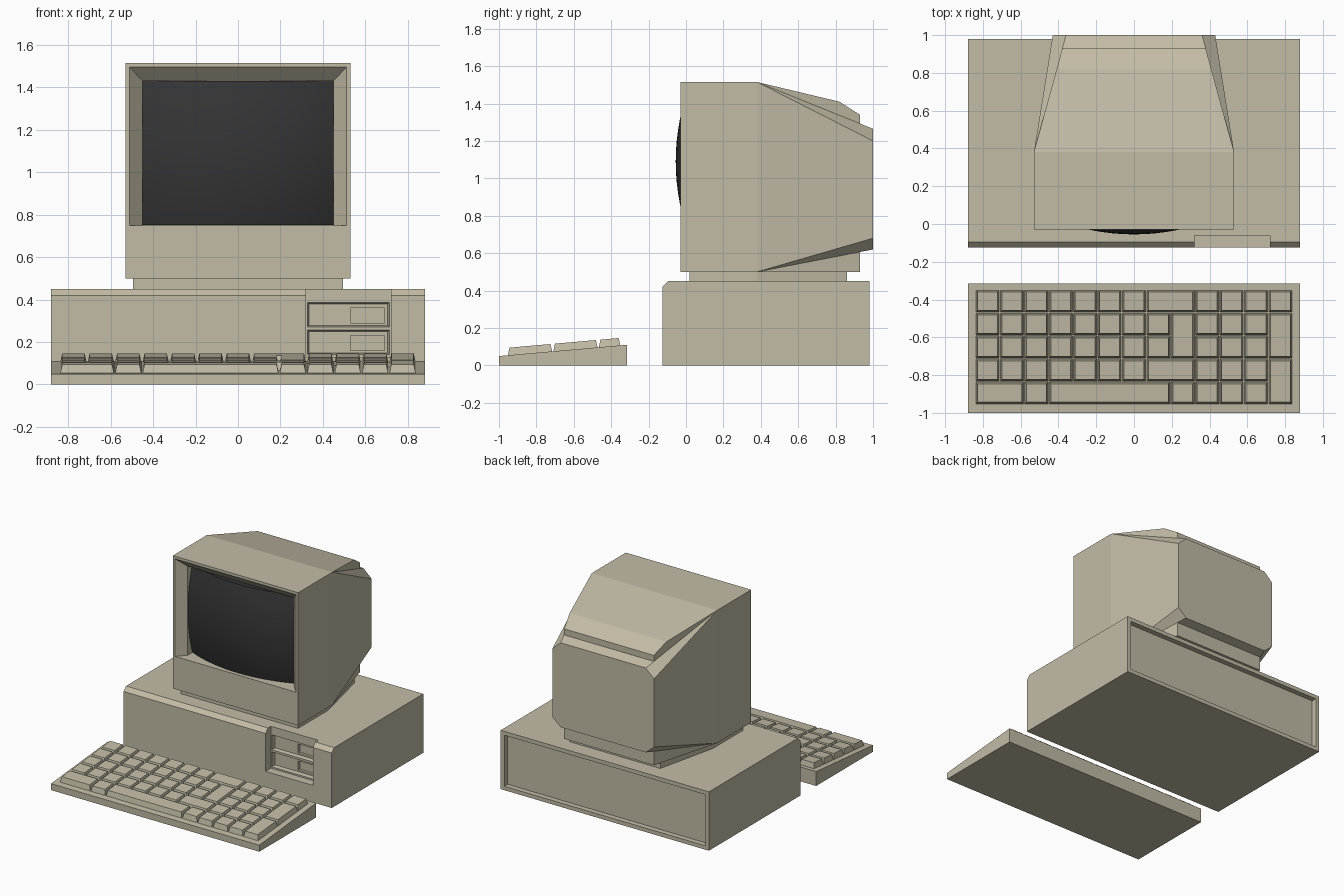
import bpy
import bmesh

old = bpy.data.objects.get("Cube")
if old:
    bpy.data.objects.remove(old, do_unlink=True)


def material(name, rgb):
    m = bpy.data.materials.new(name)
    m.use_nodes = True
    m.diffuse_color = (*rgb, 1)
    m.node_tree.nodes["Principled BSDF"].inputs["Base Color"].default_value = (*rgb, 1)
    return m


BEIGE = material("warm_beige_plastic", (0.54, 0.50, 0.38))
DARK = material("dark_screen_glass", (0.035, 0.035, 0.037))


def make(name, bm, mat):
    bmesh.ops.recalc_face_normals(bm, faces=bm.faces)
    me = bpy.data.meshes.new(name)
    bm.to_mesh(me)
    bm.free()
    me.materials.append(mat)
    ob = bpy.data.objects.new(name, me)
    bpy.context.collection.objects.link(ob)
    return ob


def hull(name, pts, mat=BEIGE):
    """Convex solid around the points, with flat areas merged."""
    bm = bmesh.new()
    for p in pts:
        bm.verts.new(p)
    bmesh.ops.convex_hull(bm, input=bm.verts)
    bmesh.ops.dissolve_limit(bm, angle_limit=0.002, verts=bm.verts, edges=bm.edges)
    return make(name, bm, mat)


def rect(x0, x1, z0, z1, y):
    return [(x, y, z) for x in (x0, x1) for z in (z0, z1)]


def prism(profile, width):
    """Mirror a (y, z) profile to both sides; width gives half-width at y."""
    return [(s * width(y), y, z) for y, z in profile for s in (-1, 1)]


def cut(target, pts):
    cutter = hull("cutter", pts)
    cutter.hide_render = True
    mod = target.modifiers.new("cut", "BOOLEAN")
    mod.operation = "DIFFERENCE"
    mod.solver = "EXACT"
    mod.object = cutter
    bpy.context.view_layer.objects.active = target
    bpy.ops.object.modifier_apply(modifier=mod.name)
    bpy.data.objects.remove(cutter, do_unlink=True)


# Desktop case with chamfered front edge, recessed back and open drive bay
case = hull("case", prism([(-0.125, 0), (-0.125, 0.42), (-0.095, 0.45),
                           (0.98, 0.45), (0.98, 0)], lambda y: 0.88))
cut(case, rect(-0.85, 0.85, 0.03, 0.42, 0.94) + rect(-0.85, 0.85, 0.03, 0.42, 1.1))
cut(case, rect(0.32, 0.72, 0.13, 0.6, -0.06) + rect(0.32, 0.72, 0.13, 0.6, -0.3))

# Two drive pockets, each with a small latch recess
for z in (0.14, 0.27):
    cut(case, rect(0.325, 0.715, z, z + 0.118, -0.07)
        + rect(0.335, 0.705, z + 0.008, z + 0.11, -0.03))
    cut(case, rect(0.53, 0.69, z + 0.02, z + 0.09, -0.05)
        + rect(0.53, 0.69, z + 0.02, z + 0.09, -0.01))

# Monitor foot
hull("monitor_foot", prism([(y, z) for y in (0.02, 0.38, 0.86) for z in (0.44, 0.51)],
                           lambda y: 0.495 - max(0, y - 0.38) * 0.23))

# Monitor shell: square front tapering to a back with clipped corners
shell_pts = rect(-0.53, 0.53, 0.5, 1.515, -0.03) + rect(-0.53, 0.53, 0.5, 1.515, 0.38)
shell_pts += rect(-0.43, 0.43, 0.68, 1.20, 1.0) + rect(-0.36, 0.36, 0.62, 1.265, 1.0)
shell = hull("monitor_shell", shell_pts)
cut(shell, rect(-0.52, 0.52, 0.75, 1.505, -0.04) + rect(-0.45, 0.45, 0.75, 1.43, 0.035)
    )
cut(shell, rect(-0.45, 0.45, 0.75, 1.43, 0.02) + rect(-0.45, 0.45, 0.75, 1.43, 0.1))

# Raised spine running over the top and under the bottom of the shell
hull("monitor_spine", prism([(0.38, 1.515), (0.82, 1.41), (0.93, 1.34),
                             (0.93, 0.5), (0.38, 0.5)],
                            lambda y: 0.53 - (y - 0.38) * 0.274))

# Bulging glass screen
bm = bmesh.new()
bmesh.ops.create_grid(bm, x_segments=16, y_segments=12, size=1)
for v in bm.verts:
    x, z = v.co.x * 0.449, v.co.y * 0.339
    bulge = 1.15 - (1.15 ** 2 - x * x - z * z) ** 0.5
    v.co = (x, -0.055 + bulge, z + 1.09)
rim = [e for e in bm.edges if e.is_boundary]
skirt = bmesh.ops.extrude_edge_only(bm, edges=rim)["geom"]
for v in skirt:
    if isinstance(v, bmesh.types.BMVert):
        v.co.y = 0.099
screen = make("screen", bm, DARK)
bpy.context.view_layer.objects.active = screen
screen.select_set(True)
bpy.ops.object.shade_smooth_by_angle(angle=0.5)


# Keyboard wedge
def slope(y):
    return 0.05 + (y + 1) * 0.0876


hull("keyboard_base", prism([(-1, 0), (-1, 0.05), (-0.315, 0.11), (-0.315, 0)],
                            lambda y: 0.88))

# Keys on a grid: (first column, row from the back, columns wide, rows deep)
PITCH_X, PITCH_Y = 0.1292, 0.1215
wide = [(7, 0, 2, 1), (8, 1, 1, 2), (12, 1, 1, 2), (7, 3, 2, 1), (12, 3, 1, 2),
        (0, 4, 2, 1), (3, 4, 5, 1)]
taken = {(c + i, r + j) for c, r, w, d in wide for i in range(w) for j in range(d)}
keys = wide + [(c, r, 1, 1) for r in range(5) for c in range(13) if (c, r) not in taken]

bm = bmesh.new()
for c, r, w, d in keys:
    x0, x1 = -0.84 + c * PITCH_X, -0.84 + (c + w) * PITCH_X
    y1, y0 = -0.348 - r * PITCH_Y, -0.348 - (r + d) * PITCH_Y
    rings = []
    for inset, lift in ((0.002, -0.005), (0.012, 0.04)):
        ring = [(x0 + inset, y0 + inset), (x1 - inset, y0 + inset),
                (x1 - inset, y1 - inset), (x0 + inset, y1 - inset)]
        rings.append([bm.verts.new((x, y, slope(y) + lift)) for x, y in ring])
    low, high = rings
    bm.faces.new(low[::-1])
    bm.faces.new(high)
    for i in range(4):
        j = (i + 1) % 4
        bm.faces.new((low[i], low[j], high[j], high[i]))
make("keyboard_keys", bm, BEIGE)
